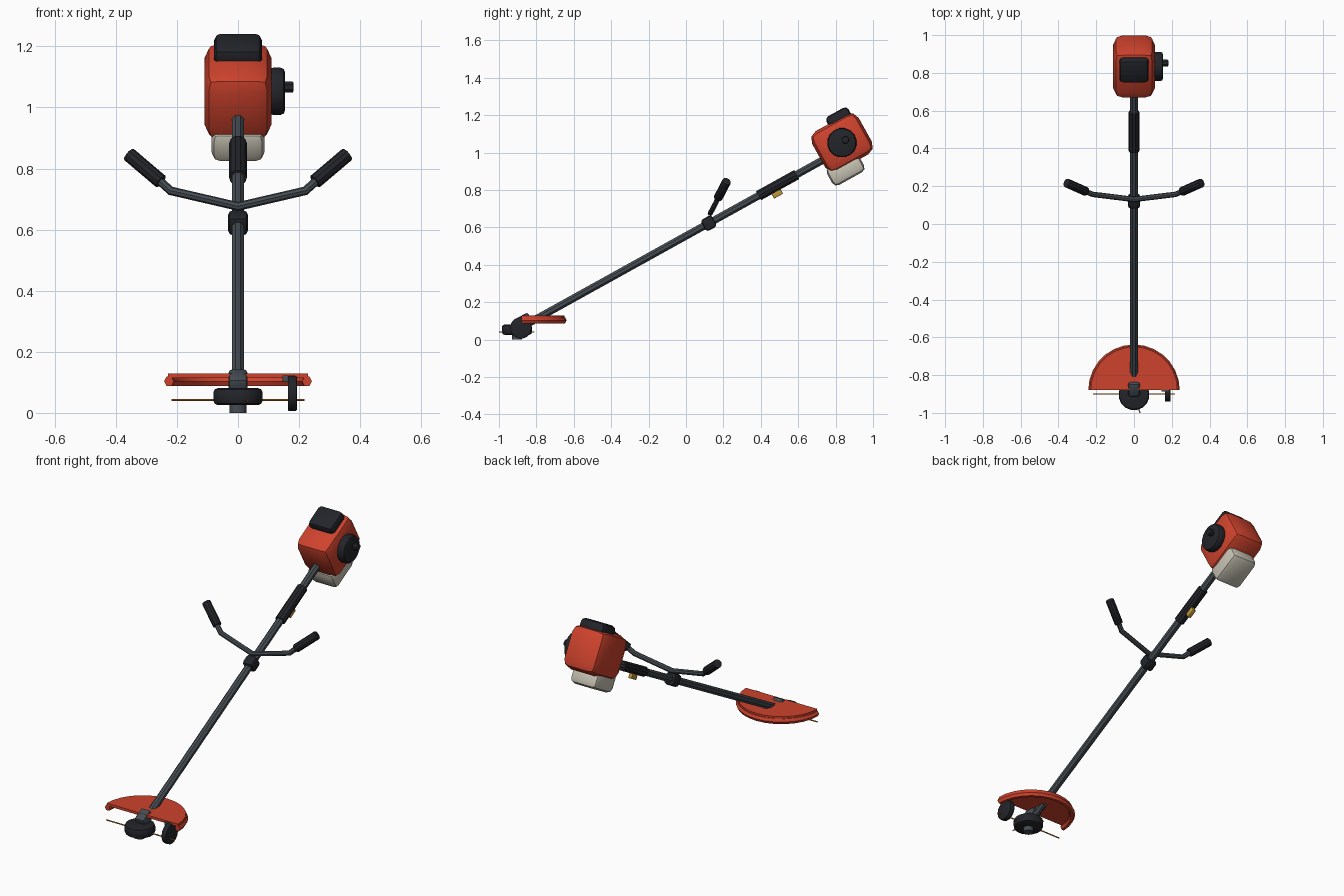
import bpy, bmesh, math
from mathutils import Vector, Matrix

cube = bpy.data.objects.get("Cube")
if cube:
    bpy.data.objects.remove(cube)

TILT = math.radians(29)
UP_SHAFT = Vector((0, math.cos(TILT), math.sin(TILT)))
ENGINE = Vector((0, 0.834, 1.053))


def material(name, r, g, b):
    m = bpy.data.materials.new(name)
    m.use_nodes = True
    m.diffuse_color = (r, g, b, 1)
    m.node_tree.nodes["Principled BSDF"].inputs["Base Color"].default_value = (r, g, b, 1)
    return m


RED = material("red_orange", 0.62, 0.055, 0.026)
STEEL = material("steel_grey", 0.06, 0.073, 0.085)
BLACK = material("black_plastic", 0.017, 0.018, 0.023)
CREAM = material("cream_tank", 0.58, 0.55, 0.46)
GOLD = material("yellow_trigger", 0.55, 0.32, 0.04)
ORANGE = material("orange_line", 0.6, 0.17, 0.02)


def finish(name, bm, mat):
    bmesh.ops.recalc_face_normals(bm, faces=bm.faces)
    mesh = bpy.data.meshes.new(name)
    bm.to_mesh(mesh)
    bm.free()
    mesh.materials.append(mat)
    obj = bpy.data.objects.new(name, mesh)
    bpy.context.collection.objects.link(obj)
    bpy.ops.object.select_all(action='DESELECT')
    obj.select_set(True)
    bpy.context.view_layer.objects.active = obj
    bpy.ops.object.shade_smooth_by_angle(angle=math.radians(31))
    return obj


def round_edges(bm, edges, width):
    if width:
        bmesh.ops.bevel(bm, geom=edges, offset=width, segments=2, profile=0.5,
                        affect='EDGES', clamp_overlap=True)


def box(name, centre, size, mat, bevel=0.0, tilt=0.0):
    bm = bmesh.new()
    bmesh.ops.create_cube(bm, size=1, matrix=Matrix.Diagonal((*size, 1)))
    round_edges(bm, bm.edges[:], bevel)
    bm.transform(Matrix.Translation(centre) @ Matrix.Rotation(tilt, 4, 'X'))
    return finish(name, bm, mat)


def rod(name, start, end, radius, mat, sides=8, bevel=0.0):
    start, end = Vector(start), Vector(end)
    axis = end - start
    bm = bmesh.new()
    bmesh.ops.create_cone(bm, cap_ends=True, segments=sides, radius1=radius,
                          radius2=radius, depth=axis.length,
                          matrix=Matrix.Rotation(math.pi / sides, 4, 'Z'))
    round_edges(bm, [e for e in bm.edges if any(len(f.verts) > 4 for f in e.link_faces)], bevel)
    bm.transform(Matrix.Translation((start + end) / 2)
                 @ axis.to_track_quat('Z', 'Y').to_matrix().to_4x4())
    return finish(name, bm, mat)


def on_shaft(y):
    return Vector((0, y, 0.113 + math.tan(TILT) * (y + 0.797)))


def on_engine(u, v):
    side = Vector((0, -math.sin(TILT), math.cos(TILT)))
    return ENGINE + UP_SHAFT * u + side * v


def sweep(name, points, section, mat):
    """Join copies of a section (a function of point index) along a path."""
    bm = bmesh.new()
    rings = [[bm.verts.new(p) for p in section(i)] for i in range(len(points))]
    for a, b in zip(rings, rings[1:]):
        for k in range(len(a)):
            j = (k + 1) % len(a)
            bm.faces.new((a[k], a[j], b[j], b[k]))
    bm.faces.new(rings[0])
    bm.faces.new(rings[-1])
    return finish(name, bm, mat)


# Engine housing, cover and tank
box("engine_housing", ENGINE, (0.22, 0.285, 0.245), RED, 0.05, TILT)
box("filter_cover", on_engine(0.05, 0.125), (0.156, 0.135, 0.07), BLACK, 0.022, TILT)
box("fuel_tank", on_engine(-0.053, -0.135), (0.172, 0.195, 0.11), CREAM, 0.028, TILT)

# Pull starter on the left side
rod("starter_disc", ENGINE + Vector((0.1, 0, 0)), ENGINE + Vector((0.154, 0, 0)),
    0.079, BLACK, 16, 0.015)
knob = ENGINE + Vector((0, 0.018, 0.014))
rod("starter_knob", knob + Vector((0.15, 0, 0)), knob + Vector((0.182, 0, 0)),
    0.02, BLACK, 8, 0.006)

# Shaft, throttle grip, trigger and clamp
rod("shaft", on_shaft(-0.89), on_shaft(0.78), 0.0215, STEEL)
rod("throttle_grip", on_shaft(0.388), on_shaft(0.592), 0.029, BLACK, 10)
box("trigger", (0, 0.487, 0.782), (0.022, 0.055, 0.034), GOLD, 0.004, TILT)
box("handle_clamp", on_shaft(0.122), (0.066, 0.066, 0.07), BLACK, 0.016, TILT)

# Handlebar swept through five points, with a grip at each end
half = [Vector((0.22, 0.157, 0.727)), Vector((0.33, 0.205, 0.825))]
mirror = Matrix.Diagonal((-1, 1, 1))
path = [mirror @ p for p in reversed(half)] + [Vector((0, 0.13, 0.676))] + half
lean = Vector((1, 0, 0)).cross(Vector((0, 0.42, 0.9)).normalized())


def bar_section(i):
    before = (path[i] - path[max(i - 1, 0)]).normalized()
    after = (path[min(i + 1, len(path) - 1)] - path[i]).normalized()
    along = (before + after).normalized()
    across = along.cross(lean).normalized()
    other = along.cross(across)
    turns = [math.tau * (k + 0.5) / 8 for k in range(8)]
    return [path[i] + 0.0145 * (across * math.cos(t) + other * math.sin(t)) for t in turns]


sweep("handlebar", path, bar_section, STEEL)
for label, flip in (("left", Matrix.Identity(3)), ("right", mirror)):
    rod(label + "_hand_grip", flip @ Vector((0.252, 0.171, 0.757)),
        flip @ Vector((0.358, 0.218, 0.847)), 0.024, BLACK, 10, 0.003)

# Half-round guard plate with a thick rim
HUB = Vector((0, -0.88, 0))
arc = [math.pi * i / 14 for i in range(15)]


def radial(angle, r, z):
    return HUB + Vector((r * math.cos(angle), r * math.sin(angle), z))


bm = bmesh.new()
plate = bm.faces.new([bm.verts.new(radial(a, 0.23, 0.114)) for a in arc])
lift = bmesh.ops.extrude_face_region(bm, geom=[plate])["geom"]
bmesh.ops.translate(bm, vec=(0, 0, 0.015),
                    verts=[g for g in lift if isinstance(g, bmesh.types.BMVert)])
if not plate.is_valid or len(bm.faces) < len(arc) + 2:
    bm.faces.new([v for v in bm.verts if v.co.z < 0.12])
finish("guard_plate", bm, RED)


def rim_section(i):
    turns = [math.tau * k / 6 for k in range(6)]
    return [radial(arc[i], 0.226 + 0.016 * math.cos(t), 0.103 + 0.018 * math.sin(t))
            for t in turns]


sweep("guard_rim", arc, rim_section, RED)

# Gear case, cutting head and feed button
box("gear_case", (0, -0.867, 0.1), (0.062, 0.08, 0.062), STEEL, 0.012, TILT)
head = Vector((0, -0.904, 0))
rod("cutting_head", head + Vector((0, 0, 0.026)), head + Vector((0, 0, 0.081)),
    0.082, BLACK, 16, 0.014)
rod("feed_button", head, head + Vector((0, 0, 0.035)), 0.028, STEEL, 12)

# Cutting lines
rod("long_cutting_line", (-0.218, -0.9, 0.042), (0.218, -0.9, 0.042), 0.0035, ORANGE, 6)
rod("short_cutting_line", (0.032, -1.0, 0.042), (-0.032, -0.812, 0.042), 0.003, ORANGE, 6)

# Guide wheel and its bracket
rod("guide_wheel", (0.163, -0.883, 0.063), (0.193, -0.883, 0.063), 0.058, BLACK, 14, 0.004)
box("wheel_bracket", (0.166, -0.872, 0.112), (0.042, 0.03, 0.022), STEEL, 0.003)
